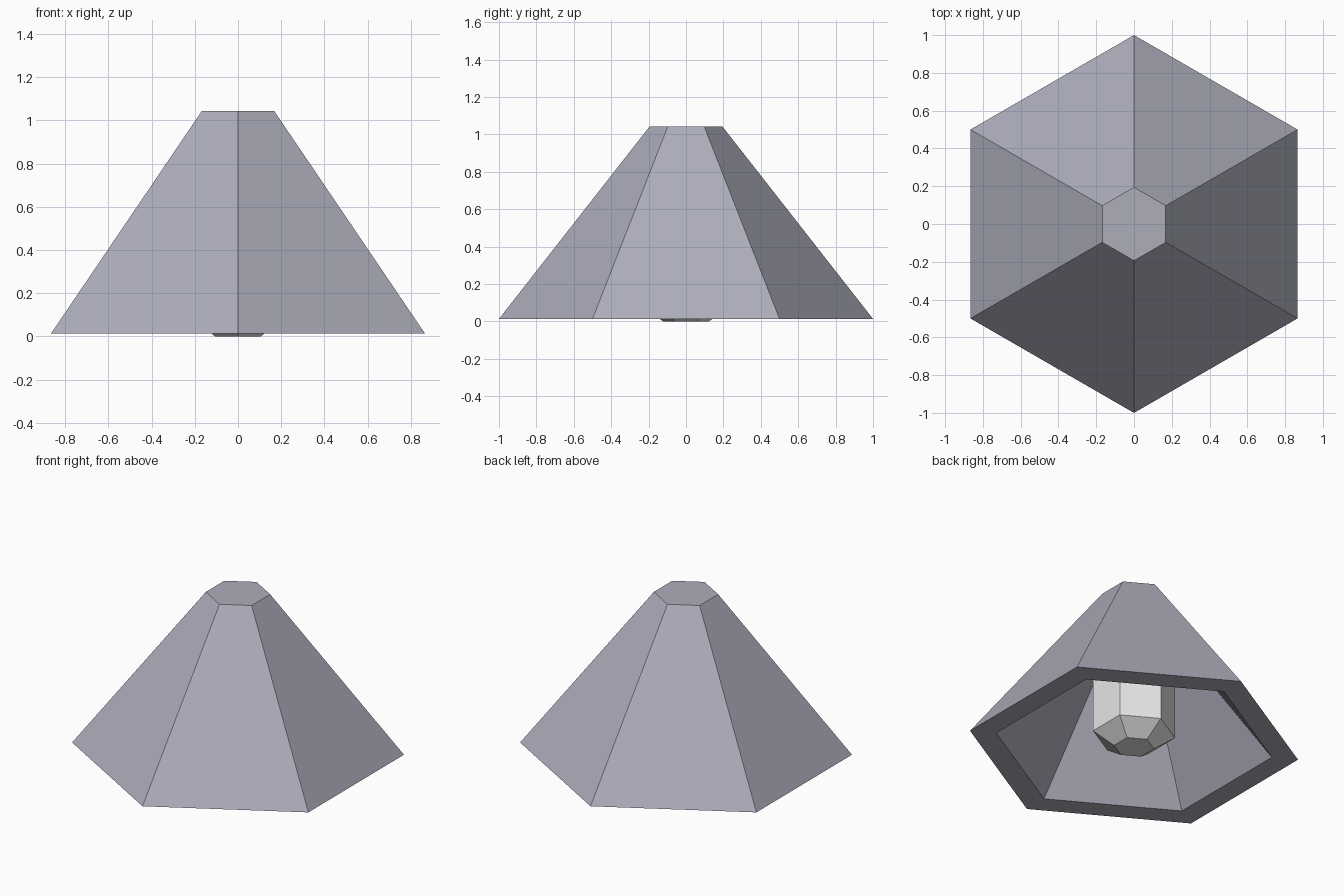
import bpy, bmesh, math

if "Cube" in bpy.data.objects:
    bpy.data.objects.remove(bpy.data.objects["Cube"])

SIDES = 6


def material(name, rgb):
    m = bpy.data.materials.new(name)
    m.diffuse_color = (*rgb, 1.0)
    m.use_nodes = True
    m.node_tree.nodes["Principled BSDF"].inputs["Base Color"].default_value = m.diffuse_color
    return m


def hex_lathe(name, profile, mat):
    """Stack hexagonal rings along a (radius, z) profile and cap both ends."""
    bm = bmesh.new()
    rings = []
    for r, z in profile:
        rings.append([bm.verts.new((r * math.sin(math.tau * i / SIDES),
                                    -r * math.cos(math.tau * i / SIDES), z))
                      for i in range(SIDES)])
    for a, b in zip(rings, rings[1:]):
        for i in range(SIDES):
            j = (i + 1) % SIDES
            bm.faces.new((a[i], a[j], b[j], b[i]))
    bm.faces.new(rings[0])
    bm.faces.new(rings[-1])
    bmesh.ops.recalc_face_normals(bm, faces=bm.faces)
    mesh = bpy.data.meshes.new(name)
    bm.to_mesh(mesh)
    bm.free()
    mesh.materials.append(mat)
    obj = bpy.data.objects.new(name, mesh)
    bpy.context.collection.objects.link(obj)
    return obj


shade_grey = material("lilac grey", (0.42, 0.42, 0.50))
bulb_white = material("bulb white", (0.78, 0.79, 0.79))

# Hollow shade: closed top, outer slope, bottom rim, parallel inner slope, ceiling
hex_lathe("lamp_shade", [(0.194, 1.043), (1.0, 0.013), (0.84, 0.013), (0.125, 0.927)],
          shade_grey)

# Bulb: chamfered hexagonal column hanging from inside the shade
hex_lathe("bulb", [(0.122, 0.0), (0.25, 0.088), (0.25, 0.765), (0.122, 0.925)],
          bulb_white)
